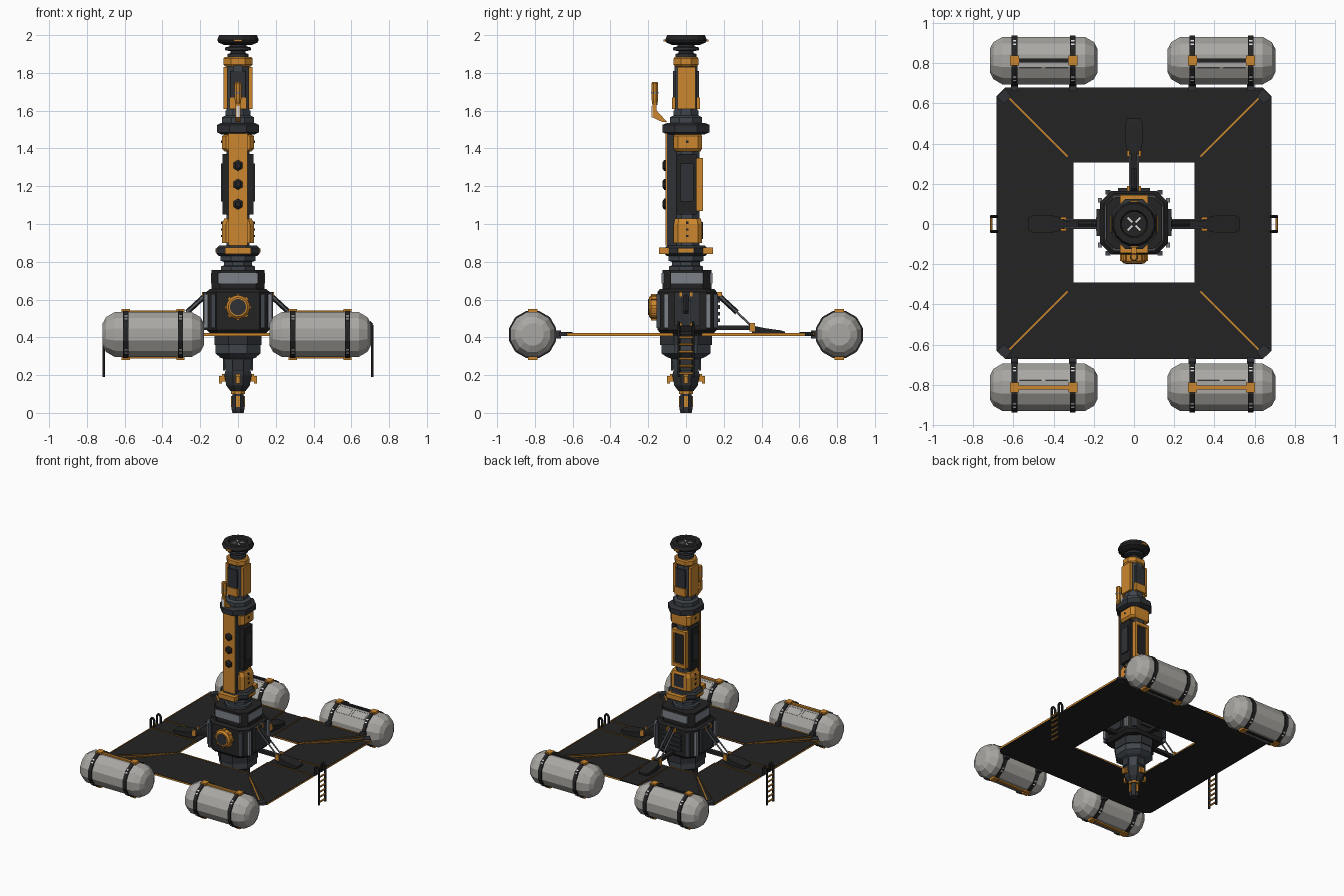
import bpy, bmesh, math
from mathutils import Vector, Matrix

if "Cube" in bpy.data.objects:
    bpy.data.objects.remove(bpy.data.objects["Cube"])

def mat(name, r, g, b):
    m = bpy.data.materials.new(name)
    m.diffuse_color = (r, g, b, 1)
    m.use_nodes = True
    m.node_tree.nodes["Principled BSDF"].inputs["Base Color"].default_value = m.diffuse_color
    return m

BLACK = mat("black", .017, .017, .018)
DARK = mat("dark_grey", .028, .031, .036)
SLATE = mat("slate", .05, .06, .072)
STEEL = mat("steel", .2, .22, .25)
ORANGE = mat("orange", .60, .24, .026)
TANK = mat("tank_grey", .40, .39, .365)
WHITE = mat("white", .75, .75, .75)

def finish(name, bm, m, M=None):
    if M is not None:
        bm.transform(M)
    bmesh.ops.recalc_face_normals(bm, faces=bm.faces)
    me = bpy.data.meshes.new(name)
    bm.to_mesh(me)
    bm.free()
    me.materials.append(m)
    ob = bpy.data.objects.new(name, me)
    bpy.context.collection.objects.link(ob)
    return ob

def loft(name, m, rings, M=None):
    """Skin a list of equal-length point rings and cap both ends."""
    bm = bmesh.new()
    vs = [[bm.verts.new(p) for p in r] for r in rings]
    n = len(vs[0])
    for a, b in zip(vs, vs[1:]):
        for i in range(n):
            bm.faces.new((a[i], a[(i + 1) % n], b[(i + 1) % n], b[i]))
    bm.faces.new(vs[0][::-1])
    bm.faces.new(vs[-1])
    return finish(name, bm, m, M)

def box(name, m, x, y, z, M=None):
    return loft(name, m, [[(x[0], y[0], h), (x[1], y[0], h), (x[1], y[1], h), (x[0], y[1], h)] for h in z], M)

def tower(name, m, levels, cy=0, c=.3):
    """Chamfered rectangle sections: (z, half x, half y)."""
    rings = []
    for z, a, b in levels:
        k = c * min(a, b) * 2
        pts = [(a, -b + k), (a, b - k), (a - k, b), (-a + k, b), (-a, b - k), (-a, -b + k), (-a + k, -b), (a - k, -b)]
        rings.append([(x, y + cy, z) for x, y in pts])
    return loft(name, m, rings)

def lathe(name, m, prof, n, M=None):
    """Faceted turning about z: (radius to flat, height)."""
    s = 1 / math.cos(math.pi / n)
    return loft(name, m, [[(r * s * math.cos((i + .5) * math.tau / n), r * s * math.sin((i + .5) * math.tau / n), h)
                           for i in range(n)] for r, h in prof], M)

def rod(name, m, p, q, r, n=6, M=None):
    p, q = Vector(p), Vector(q)
    T = Matrix.Translation(p) @ (q - p).to_track_quat('Z', 'Y').to_matrix().to_4x4()
    return lathe(name, m, [(r, 0), (r, (q - p).length)], n, M @ T if M is not None else T)

def slab(name, m, pts, z0, z1):
    return loft(name, m, [[(x, y, z) for x, y in pts] for z in (z0, z1)])

def frame(name, m, pts, w, z0, z1):
    """Flat border following a polygon."""
    bm = bmesh.new()
    f = bm.faces.new([bm.verts.new((x, y, z0)) for x, y in pts])
    bmesh.ops.inset_individual(bm, faces=[f], thickness=w, use_even_offset=True)
    bmesh.ops.delete(bm, geom=[f], context='FACES_ONLY')
    g = bmesh.ops.extrude_face_region(bm, geom=bm.faces[:])
    bmesh.ops.translate(bm, vec=(0, 0, z1 - z0), verts=[v for v in g['geom'] if isinstance(v, bmesh.types.BMVert)])
    return finish(name, bm, m)

RX = Matrix.Rotation(math.pi / 2, 4, 'Y')    # z axis -> x
RF = Matrix.Rotation(math.pi / 2, 4, 'X')    # z axis -> -y
def at(x, y, z): return Matrix.Translation((x, y, z))
def turn(a): return Matrix.Rotation(a, 4, 'Z')

# Deck with square opening
Z0, Z1, Z2 = .408, .415, .422
for s, e, i, nm in ((-1, .67, .29, "front"), (1, .678, .305, "back")):
    slab("deck_" + nm, BLACK, [(-.64, s * e), (.64, s * e), (.683, s * (e - .043)), (.683, s * i),
                               (-.683, s * i), (-.683, s * (e - .043))], Z0, Z1)
for s in (-1, 1):
    box("deck_side", BLACK, sorted((s * .3, s * .683)), (-.29, .305), (Z0, Z1))

# Orange borders of the deck panels
frame("trim_front", ORANGE, [(-.61, -.672), (.61, -.672), (.29, -.29), (-.29, -.29)], .02, Z0, Z2)
for s in (-1, 1):
    frame("trim_back", ORANGE, [(s * x, y) for x, y in ((.08, .305), (.29, .305), (.61, .68), (.08, .68))], .02, Z0, Z2)
    for t, o in ((-1, .07), (1, .085)):
        frame("trim_side", ORANGE, [(s * x, t * y) for x, y in ((.3, o), (.3, .305), (.685, .63), (.685, o))], .02, Z0, Z2)
    for t in (-1, 1):
        rod("corner_seam", ORANGE, (s * .33, t * .335, .415), (s * .63, t * .635, .415), .004, 4)
        slab("corner_cap", DARK, [(s * x, t * y) for x, y in ((.64, .672), (.683, .63), (.645, .6), (.61, .635))], Z0, .428)

# Four tanks with straps, clips, bars and deck links
for sy in (-1, 1):
    for cx in (-.449, .435):
        cy, cz = sy * .812, .415
        T = at(cx, cy, cz)
        lathe("tank", TANK, [(.058, -.268), (.092, -.25), (.118, -.205), (.118, .205), (.092, .25), (.058, .268)], 12, T @ RX)
        for dx in (-.145, .145):
            lathe("tank_strap", BLACK, [(.125, dx - .014), (.125, dx + .014)], 12, T @ RX)
            for a in range(4):
                R = T @ Matrix.Rotation(math.pi / 4 + a * math.pi / 2, 4, 'X')
                box("strap_label", WHITE, (dx - .008, dx + .008), (-.016, .016), (.12, .1275), R)
            for t in (-1, 1):
                box("strap_clip", ORANGE, (dx - .022, dx + .022), (-.025, .025), sorted((t * .115, t * .135)), T)
            box("tank_link", DARK, (dx - .018, dx + .018), sorted((-sy * .11, -sy * .15)), (-.022, .022), T)
        for t in (-1, 1):
            m = ORANGE if sy < 0 else BLACK
            box("tank_bar", m, (-.145, .145), (-.01, .01), sorted((t * .115, t * .128)), T)
        for dx in (-.065, .065):
            frame("tank_panel_line", SLATE, [(dx - .055, -.028), (dx + .055, -.028), (dx + .055, .028), (dx - .055, .028)],
                  .003, .116, .12).matrix_world = T @ Matrix.Rotation(sy * math.pi / 6, 4, 'X')

# Lower drill nozzle and hub
tower("nozzle", DARK, [(0, .03, .03), (.02, .034, .034), (.1, .03, .03), (.12, .03, .03)])
tower("nozzle_collar", ORANGE, [(.1, .037, .037), (.125, .037, .037)])
tower("nozzle_neck", DARK, [(.115, .04, .04), (.145, .062, .062), (.2, .072, .072), (.22, .068, .068)])
tower("hub_cone", SLATE, [(.22, .066, .066), (.285, .075, .075), (.295, .1, .1)])
tower("hub", SLATE, [(.295, .095, .1), (.315, .12, .13), (.36, .12, .13)])
tower("hub_band", DARK, [(.36, .125, .138), (.42, .125, .138)])
for k in range(4):
    R = turn(k * math.pi / 2)
    box("nozzle_bar", ORANGE, (.03, .038), (-.01, .01), (.03, .09), R)
    box("hub_lug", ORANGE, (.062, .085), (-.014, .014), (.165, .205), R)
    box("hub_lug_tip", ORANGE, (.085, .1), (-.01, .01), (.155, .195), R)
    box("hub_panel", DARK, (.07, .08), (-.03, .03), (.225, .285), R)

# Machine housing
tower("housing", BLACK, [(.42, .145, .14), (.44, .168, .157), (.64, .168, .157), (.655, .15, .145)], .006, .17)
tower("cabin", BLACK, [(.65, .14, .13), (.757, .14, .13)], .005, .17)
for s in (-1, 1):
    box("cabin_window_front_back", STEEL, (-.105, .105), sorted((.005 + s * .12, .005 + s * .134)), (.685, .74))
    box("cabin_window_side", STEEL, sorted((s * .13, s * .144)), (-.08, .09), (.685, .74))
    box("side_plate", DARK, sorted((s * .16, s * .186)), (-.06, .075), (.46, .64))
    for y in (-.105, .118):
        box("side_slat", STEEL, sorted((s * .16, s * .18)), (y - .012, y + .012), (.45, .63))
    for x in (-.13, .13):
        box("front_back_slat", SLATE, (x - .012, x + .012), sorted((.006 + s * .14, .006 + s * .163)), (.45, .63))
P = at(0, -.15, .56) @ RF
lathe("porthole_rim", ORANGE, [(.062, 0), (.062, .035), (.05, .047), (.04, .047)], 16, P)
lathe("porthole_disc", DARK, [(.042, .03), (.042, .05)], 16, P)
for k in range(8):
    box("porthole_bolt", ORANGE, (.055, .07), (-.009, .009), (0, .035), P @ turn(k * math.pi / 4))
for z in (.48, .515, .55, .585):
    box("radiator_fin", DARK, (-.08, .08), (.15, .18), (z, z + .02))

# Three outrigger arms onto the deck
for a in (0, math.pi / 2, math.pi):
    R = turn(a)
    box("arm", BLACK, (.15, .36), (-.016, .016), (.44, .463), R)
    loft("arm_foot", BLACK, [[(x, -w, .415), (x, w, .415), (x, w, h), (x, -w, h)]
                             for x, w, h in ((.35, .03, .462), (.42, .045, .448), (.5, .045, .437), (.525, .03, .43))], R)
    for t in (-1, 1):
        rod("arm_strut", STEEL, (.165, t * .02, .63), (.345, t * .02, .462), .005, 6, R)
        box("arm_clevis", ORANGE, (.335, .365), sorted((t * .022, t * .034)), (.43, .475), R)
        box("arm_lug", ORANGE, (.16, .19), sorted((t * .022, t * .034)), (.615, .64), R)
    rod("arm_piston", BLACK, (.17, 0, .625), (.27, 0, .532), .012, 6, R)

# Side ladders
for a in (0, math.pi):
    R = turn(a)
    for t in (-.038, .038):
        path = [(.71, t, .19), (.71, t, .465), (.695, t, .48), (.68, t, .465), (.68, t, .41)]
        for p, q in zip(path, path[1:]):
            rod("ladder_rail", BLACK, p, q, .007, 6, R)
    for k in range(6):
        rod("ladder_rung", ORANGE, (.71, -.038, .21 + k * .038), (.71, .038, .21 + k * .038), .006, 6, R)

# Mast: neck and lower flange
tower("mast_neck", SLATE, [(.757, .09, .09), (.775, .09, .09), (.78, .075, .075), (.8, .075, .075), (.805, .092, .092), (.835, .092, .092)])
tower("lower_flange", DARK, [(.83, .1, .1), (.845, .115, .115), (.872, .115, .115), (.885, .1, .1)])
for s in (-1, 1):
    box("flange_tab", ORANGE, (-.07, .07), sorted((s * .09, s * .143)), (.842, .876))
    box("flange_side_tab", ORANGE, sorted((s * .1, s * .119)), (-.04, .04), (.85, .87))

# Mast: main column
tower("column", SLATE, [(.88, .062, .066), (1.5, .062, .066)], .006)
tower("column_block_low", ORANGE, [(.9, .085, .075), (1.0, .085, .075), (1.03, .072, .068)], .01, .15)
tower("column_block_high", ORANGE, [(1.385, .072, .068), (1.4, .085, .075), (1.465, .085, .075), (1.475, .07, .07)], .01, .15)
box("front_rail", DARK, (-.046, .046), (-.1, -.05), (.88, 1.49))
box("front_rail_skin", ORANGE, (-.05, .05), (-.108, -.1), (.885, 1.485))
for z in (1.105, 1.21, 1.31):
    lathe("rail_button", BLACK, [(.025, 0), (.025, .01), (.014, .018)], 6, at(0, -.106, z) @ RF)
for s in (-1, 1):
    box("side_pod", BLACK, sorted((s * .05, s * .082)), (-.045, .055), (1.05, 1.37))
    box("side_pod_cover", DARK, sorted((s * .08, s * .09)), (-.03, .04), (1.12, 1.32))
    for z in (.93, .965, 1.0, 1.43):
        box("block_bolt", BLACK, sorted((s * .08, s * .089)), (.0, .012), (z, z + .012))
    box("back_frame_side", ORANGE, sorted((s * .042, s * .06)), (.05, .09), (1.07, 1.35))
for z in (1.07, 1.325):
    box("back_frame_end", ORANGE, (-.05, .05), (.05, .09), (z, z + .025))
box("back_frame_panel", BLACK, (-.04, .04), (.06, .076), (1.09, 1.33))
box("back_block_panel", DARK, (-.04, .04), (.07, .09), (.92, 1.01))

# Mast: upper flange and head
tower("upper_flange", DARK, [(1.475, .09, .1), (1.485, .11, .125), (1.525, .11, .125), (1.535, .09, .1)])
tower("head_neck", SLATE, [(1.53, .085, .085), (1.565, .085, .085), (1.575, .065, .065), (1.6, .065, .065)])
tower("head", SLATE, [(1.595, .062, .062), (1.84, .062, .062)])
for s in (-1, 1):
    box("head_side_plate", ORANGE, sorted((s * .055, s * .076)), (-.045, .05), (1.61, 1.83))
    box("head_face_plate", DARK, (-.04, .04), sorted((s * .055, s * .068)), (1.63, 1.81))
    box("head_face_block", ORANGE, (-.045, .045), sorted((s * .055, s * .075)), (1.61, 1.67))
tower("head_collar", ORANGE, [(1.835, .07, .06), (1.845, .078, .067), (1.875, .078, .067), (1.883, .07, .06)])
lathe("top_neck", DARK, [(.055, 1.88), (.055, 1.9), (.04, 1.905), (.04, 1.915), (.068, 1.92), (.068, 1.935), (.045, 1.94), (.045, 1.955)], 16)
lathe("top_disc", BLACK, [(.075, 1.948), (.105, 1.962), (.11, 1.975), (.1, 2.0), (.068, 2.0), (.062, 1.985)], 16)
for k in range(4):
    box("disc_light", WHITE, (.012, .045), (-.005, .005), (1.98, 1.99), turn(k * math.pi / 2 + math.pi / 4))
for s in (-1, 1):
    box("disc_tab", ORANGE, (-.02, .02), sorted((s * .095, s * .118)), (1.965, 1.978))

# Front beacon on bent arm
loft("beacon_arm", ORANGE, [[(x, y, z) for y, z in ((-.1, 1.54), (-.125, 1.54), (-.178, 1.565), (-.178, 1.64), (-.155, 1.64), (-.155, 1.6))]
                            for x in (-.013, .013)])
lathe("beacon", ORANGE, [(.013, 1.63), (.018, 1.665), (.018, 1.745), (.013, 1.752)], 8, at(0, -.165, 0))
lathe("beacon_ring", STEEL, [(.02, 1.69), (.02, 1.698)], 8, at(0, -.165, 0))
box("beacon_front_strip", WHITE, (-.008, .008), (-.182, -.176), (1.565, 1.625))
